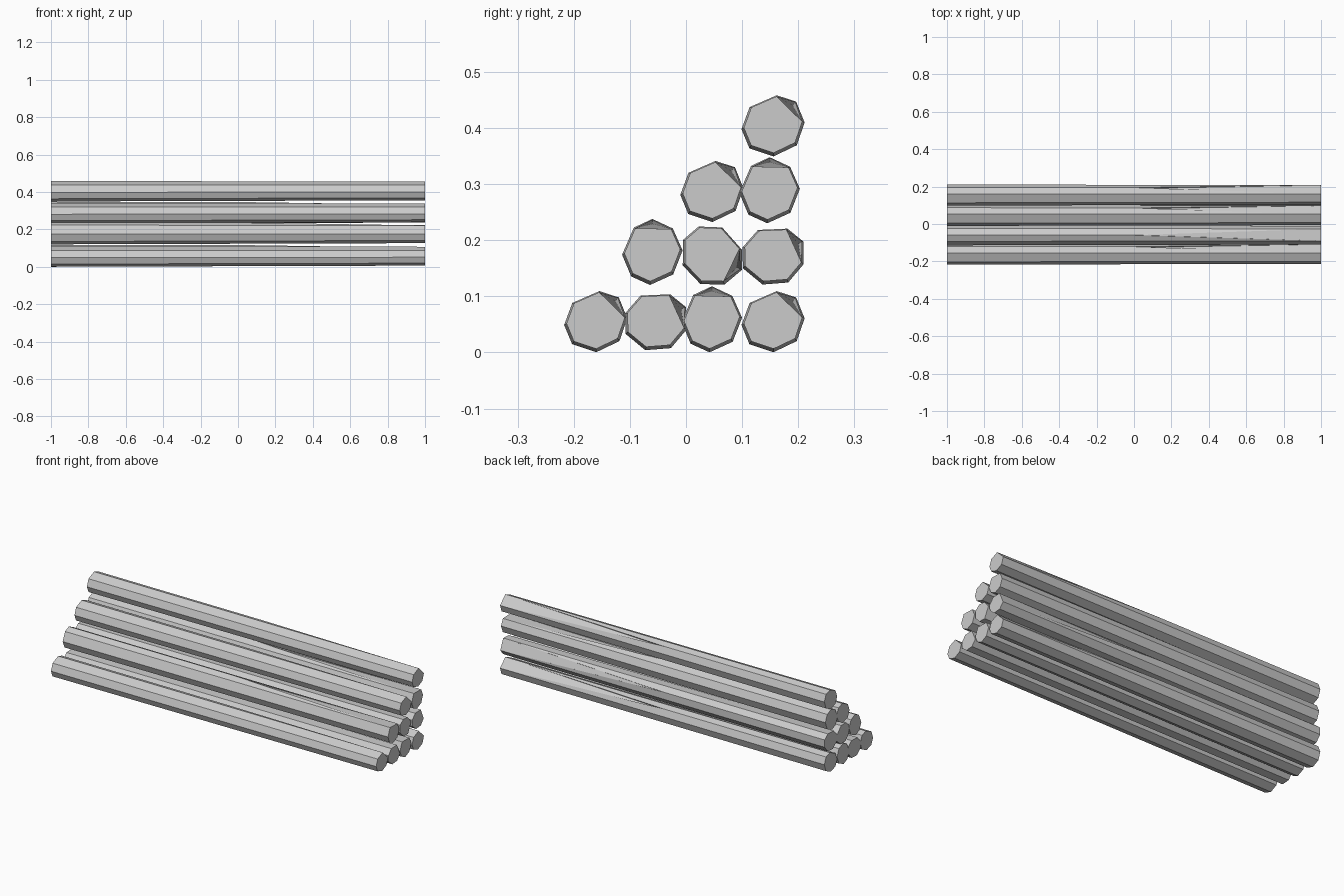
import bpy
import bmesh
from math import radians, cos, sin
from mathutils import Vector

cube = bpy.data.objects.get("Cube")
if cube:
    bpy.data.objects.remove(cube, do_unlink=True)

grey = bpy.data.materials.new("pale_grey")
grey.use_nodes = True
grey.diffuse_color = (0.6, 0.6, 0.6, 1)
grey.node_tree.nodes["Principled BSDF"].inputs["Base Color"].default_value = (0.6, 0.6, 0.6, 1)

# Uneven eight-sided log section as (angle, radius); the first corner is the chipped one
SECTION = [(47, .059), (84, .0547), (142, .0541), (186, .0575),
           (223, .0588), (270, .0545), (320, .054), (6, .0557)]
TAPER = 0.925
LIFT = 0.002


def add_log(name, y, z, turn):
    bm = bmesh.new()

    def corner(i, x):
        t = (x + 1) / 2
        a, r = SECTION[i]
        a, r = radians(a + turn), r * (1 + (TAPER - 1) * t)
        return Vector((x, y + r * cos(a), z + r * sin(a) + LIFT * t))

    # Thick end keeps all corners, thin end loses the chipped one
    thick = [bm.verts.new(corner(i, -1)) for i in range(8)]
    thin = [None] + [bm.verts.new(corner(i, 1)) for i in range(1, 8)]
    break_top = bm.verts.new(corner(0, 0))
    chord = (corner(1, 0.02) + corner(7, 0.02)) / 2
    break_low = bm.verts.new(corner(0, 0.02).lerp(chord, 0.5))

    # Plain sides and end caps
    for i in range(1, 7):
        bm.faces.new((thick[i], thick[i + 1], thin[i + 1], thin[i]))
    bm.faces.new(thick)
    bm.faces.new(thin[1:])

    # Sides beside the chip, the step, and the long split surface
    bm.faces.new((thick[0], thick[1], thin[1], break_top))
    bm.faces.new((thick[7], thick[0], break_top, thin[7]))
    bm.faces.new((break_top, thin[1], break_low))
    bm.faces.new((break_top, break_low, thin[7]))
    bm.faces.new((break_low, thin[1], thin[7]))
    bmesh.ops.recalc_face_normals(bm, faces=bm.faces)

    mesh = bpy.data.meshes.new(name)
    bm.to_mesh(mesh)
    bm.free()
    mesh.materials.append(grey)
    bpy.context.collection.objects.link(bpy.data.objects.new(name, mesh))


# Stacked rows, bottom to top: (y, z, turn about the length)
ROWS = [
    [(-.160, .055, 0), (-.053, .055, -21), (.046, .059, 43), (.156, .055, 0)],
    [(-.060, .179, 43), (.046, .172, -72), (.156, .172, -21)],
    [(.047, .287, 0), (.149, .289, 43)],
    [(.156, .404, 0)],
]
for r, row in enumerate(ROWS, 1):
    for c, (y, z, turn) in enumerate(row, 1):
        add_log(f"log_row{r}_{c}", y, z, turn)
